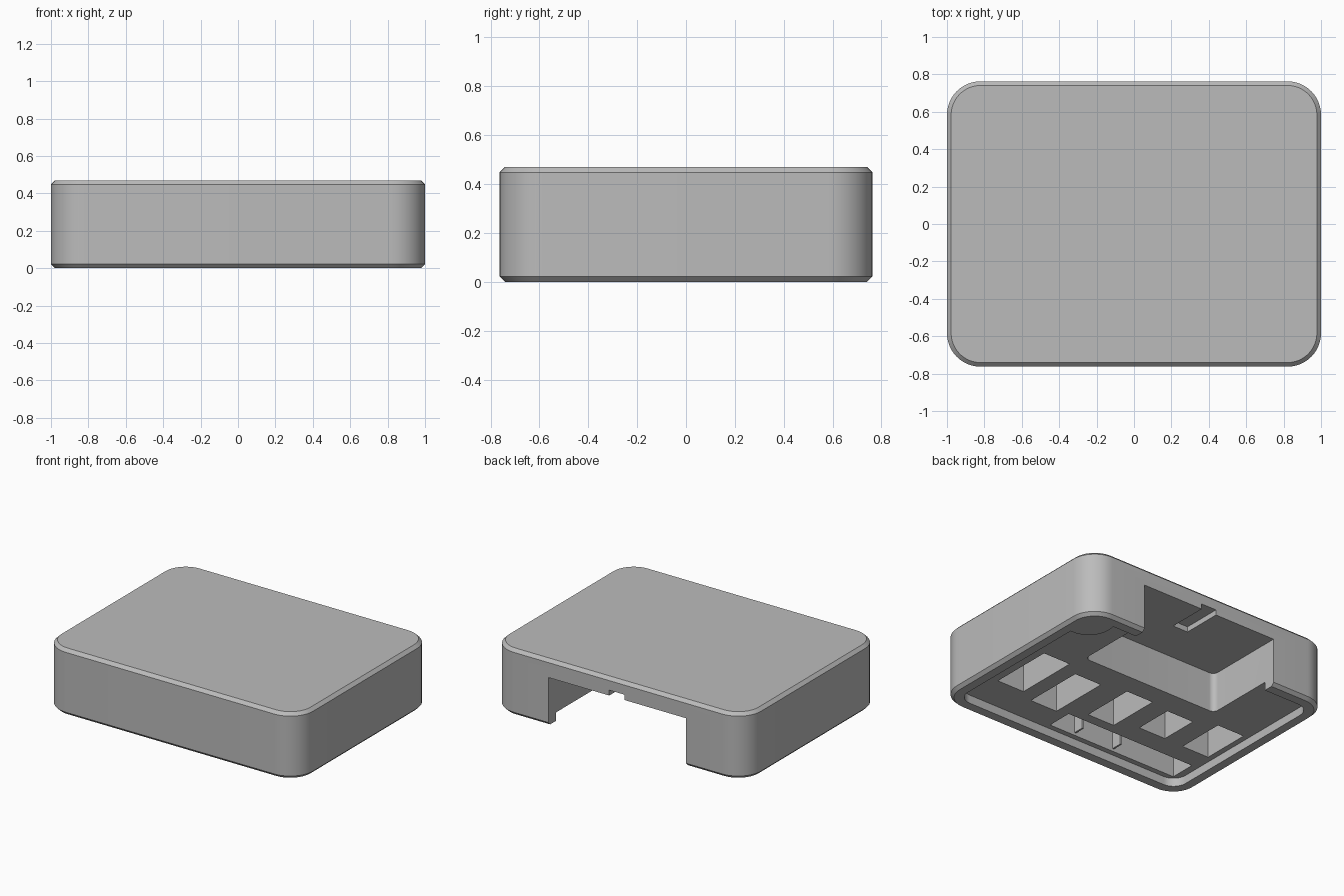
import bpy, bmesh, math

cube = bpy.data.objects.get("Cube")
if cube:
    bpy.data.objects.remove(cube, do_unlink=True)

grey = bpy.data.materials.new("plain grey")
grey.use_nodes = True
grey.diffuse_color = (0.5, 0.5, 0.5, 1)
grey.node_tree.nodes["Principled BSDF"].inputs["Base Color"].default_value = (0.5, 0.5, 0.5, 1)


def outline(x0, x1, y0, y1, r, steps=12):
    """Counter-clockwise rectangle with rounded corners."""
    if r <= 0:
        return [(x0, y0), (x1, y0), (x1, y1), (x0, y1)]
    centres = [(x1 - r, y1 - r), (x0 + r, y1 - r), (x0 + r, y0 + r), (x1 - r, y0 + r)]
    points = []
    for i, (cx, cy) in enumerate(centres):
        for k in range(steps + 1):
            a = math.pi / 2 * (i + k / steps)
            points.append((cx + r * math.cos(a), cy + r * math.sin(a)))
    return points


def loft(name, rings):
    """Closed solid through stacked outlines, each given as (outline, z)."""
    bm = bmesh.new()
    loops = [[bm.verts.new((x, y, z)) for x, y in pts] for pts, z in rings]
    bm.faces.new(loops[0][::-1])
    bm.faces.new(loops[-1])
    n = len(loops[0])
    for low, high in zip(loops, loops[1:]):
        for i in range(n):
            j = (i + 1) % n
            bm.faces.new((low[i], low[j], high[j], high[i]))
    bmesh.ops.recalc_face_normals(bm, faces=bm.faces)
    mesh = bpy.data.meshes.new(name)
    bm.to_mesh(mesh)
    bm.free()
    mesh.materials.append(grey)
    obj = bpy.data.objects.new(name, mesh)
    bpy.context.collection.objects.link(obj)
    return obj


def block(name, x0, x1, y0, y1, z0, z1, r=0):
    pts = outline(x0, x1, y0, y1, r)
    return loft(name, [(pts, z0), (pts, z1)])


def cut(target, cutter):
    """Subtract the cutter, apply, and remove it."""
    mod = target.modifiers.new("cut", "BOOLEAN")
    mod.operation = "DIFFERENCE"
    mod.solver = "EXACT"
    mod.object = cutter
    bpy.context.view_layer.objects.active = target
    bpy.ops.object.modifier_apply(modifier=mod.name)
    bpy.data.objects.remove(cutter, do_unlink=True)


# Housing: rounded slab with chamfered top and bottom edges
W, D, H, R, C = 1.0, 0.763, 0.47, 0.18, 0.022
full = outline(-W, W, -D, D, R)
inset = outline(-W + C, W - C, -D + C, D - C, R - C)
housing = loft("housing", [(inset, 0), (full, C), (full, H - C), (inset, H)])

# Shallow recess inside the bottom rim, leaving a rounded post in one corner
FLOOR, CEILING = 0.06, 0.342
recess = block("recess_cutter", -0.915, 0.915, -0.675, 0.675, -0.1, FLOOR, 0.1)
cut(recess, block("post_cutter", 0.735, 1.065, 0.455, 0.785, -0.2, 0.2, 0.16))
cut(housing, recess)

# Connector bay, open at the back, with a cable groove in its ceiling
cut(housing, block("bay_cutter", -0.535, 0.55, 0.165, 1.0, -0.1, CEILING, 0.04))
cut(housing, block("groove_cutter", -0.05, 0.07, 0.477, 1.1, 0.2, 0.38))

# Deep pockets in the underside: x centre, y range
POCKET_W = 0.215
pockets = [(0.688, -0.417, 0.046), (0.362, -0.475, -0.03), (-0.038, -0.377, 0.013),
           (-0.4, -0.295, -0.014), (-0.768, -0.3, 0.055)]
for x, y0, y1 in pockets:
    cut(housing, block("pocket_cutter", x - POCKET_W / 2, x + POCKET_W / 2, y0, y1, 0.01, CEILING))

# Long slot along the front
cut(housing, block("slot_cutter", -0.865, 0.172, -0.637, -0.45, 0.01, CEILING))

# Thin ribs on the slot wall
for x in (-0.04, -0.36):
    block("slot_rib", x - 0.006, x + 0.006, -0.64, -0.56, 0.08, CEILING + 0.005)

# Smooth rounded corners, keep other edges crisp
bpy.ops.object.select_all(action="DESELECT")
housing.select_set(True)
bpy.context.view_layer.objects.active = housing
bpy.ops.object.shade_smooth_by_angle(angle=math.radians(25))
